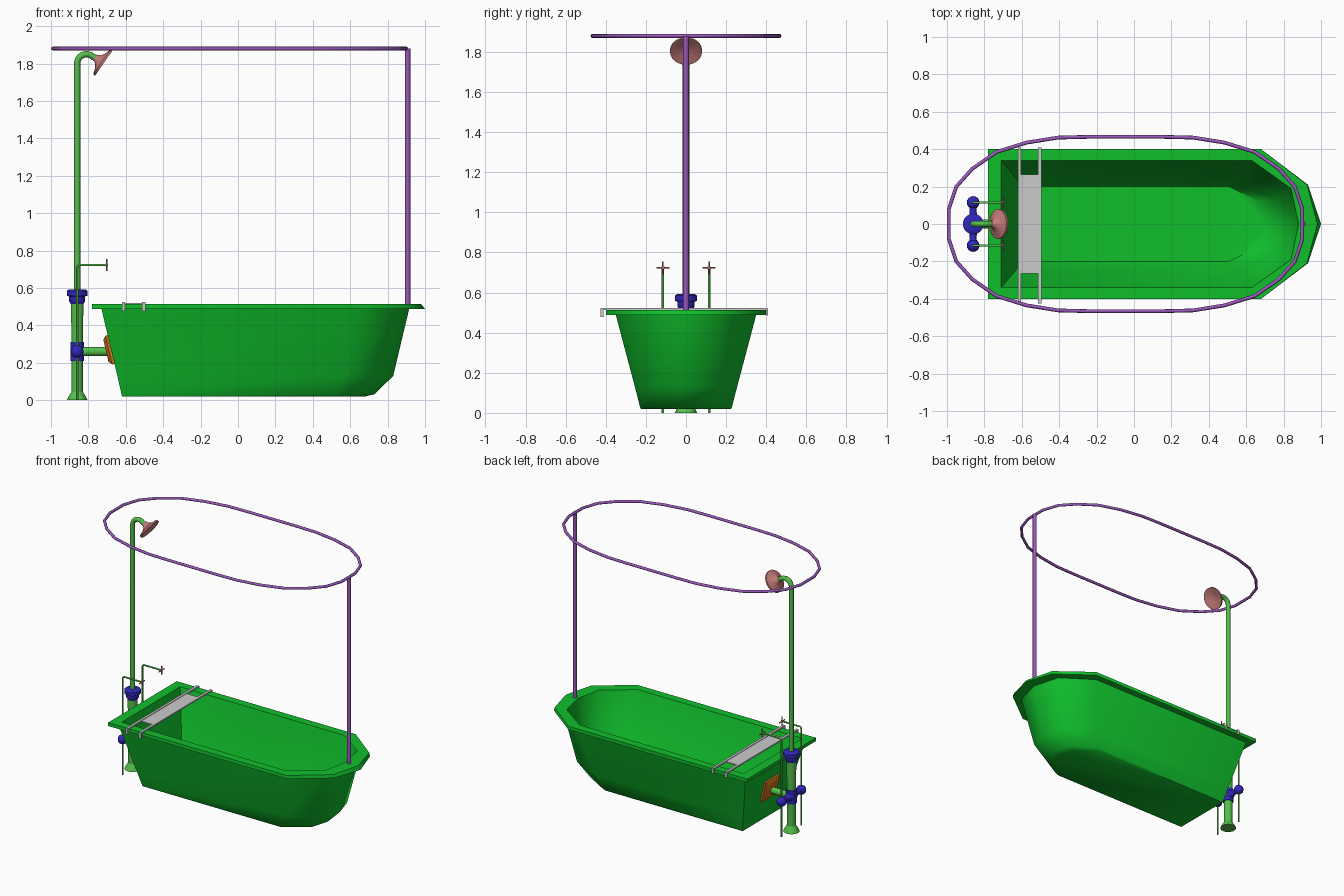
import bpy, bmesh, math
from mathutils import Vector, Matrix

if "Cube" in bpy.data.objects:
    bpy.data.objects.remove(bpy.data.objects["Cube"])


def mat(name, r, g, b):
    m = bpy.data.materials.new(name)
    m.diffuse_color = (r, g, b, 1)
    m.use_nodes = True
    m.node_tree.nodes["Principled BSDF"].inputs["Base Color"].default_value = m.diffuse_color
    return m


TUB = mat("tub_green", 0.005, 0.52, 0.025)
PIPE = mat("pipe_green", 0.09, 0.52, 0.07)
BLUE = mat("blue", 0.03, 0.02, 0.5)
PURPLE = mat("purple", 0.33, 0.1, 0.5)
PINK = mat("pink", 0.55, 0.2, 0.19)
ORANGE = mat("orange", 0.6, 0.16, 0.01)


def finish(name, bm, material=None, angle=40):
    bmesh.ops.recalc_face_normals(bm, faces=bm.faces)
    me = bpy.data.meshes.new(name)
    bm.to_mesh(me)
    bm.free()
    ob = bpy.data.objects.new(name, me)
    bpy.context.collection.objects.link(ob)
    if material:
        me.materials.append(material)
    bpy.ops.object.select_all(action='DESELECT')
    ob.select_set(True)
    bpy.context.view_layer.objects.active = ob
    bpy.ops.object.shade_smooth_by_angle(angle=math.radians(angle))
    return ob


def skin(bm, loops):
    # bridge successive vertex loops and cap both ends
    rings = [[bm.verts.new(p) for p in lp] for lp in loops]
    for a, b in zip(rings, rings[1:]):
        n = len(a)
        for i in range(n):
            j = (i + 1) % n
            bm.faces.new((a[i], a[j], b[j], b[i]))
    bm.faces.new(rings[0])
    bm.faces.new(rings[-1])


def lathe(name, profile, at, material, axis=(0, 0, 1), segs=20, turn=0.0):
    # profile of (radius, height) spun round an axis
    bm = bmesh.new()
    rot = Vector((0, 0, 1)).rotation_difference(Vector(axis)).to_matrix()
    loops = []
    for r, h in profile:
        loops.append([Vector(at) + rot @ Vector((
            r * math.cos(turn + 2 * math.pi * i / segs),
            r * math.sin(turn + 2 * math.pi * i / segs), h)) for i in range(segs)])
    skin(bm, loops)
    return finish(name, bm, material)


def tube(name, pts, r, material=None, closed=False):
    cu = bpy.data.curves.new(name, 'CURVE')
    cu.dimensions = '3D'
    cu.bevel_depth = r
    cu.bevel_resolution = 2
    cu.use_fill_caps = not closed
    sp = cu.splines.new('POLY')
    sp.points.add(len(pts) - 1)
    for p, co in zip(sp.points, pts):
        p.co = (*co, 1)
    sp.use_cyclic_u = closed
    sp.use_smooth = True
    ob = bpy.data.objects.new(name, cu)
    bpy.context.collection.objects.link(ob)
    if material:
        cu.materials.append(material)
    return ob


def box(name, centre, size, material=None):
    bm = bmesh.new()
    bmesh.ops.create_cube(bm, size=1, matrix=Matrix.Translation(centre) @ Matrix.Diagonal((*size, 1)))
    return finish(name, bm, material)


def ball(name, at, r, material):
    bm = bmesh.new()
    bmesh.ops.create_uvsphere(bm, u_segments=16, v_segments=10, radius=r, matrix=Matrix.Translation(at))
    return finish(name, bm, material)


# Tub: outlines with a square left end and a pointed right end
def outline(xl, xs, w, xc, wc, xr, z):
    return [(xl, -w, z), (xs, -w, z), (xc, -wc, z), (xr, 0, z), (xc, wc, z), (xs, w, z), (xl, w, z)]


tub_loops = [outline(*s) for s in (
    (-0.62, 0.50, 0.225, 0.64, 0.12, 0.68, 0.02),
    (-0.623, 0.52, 0.23, 0.69, 0.13, 0.73, 0.032),
    (-0.645, 0.57, 0.255, 0.785, 0.15, 0.83, 0.13),
    (-0.73, 0.64, 0.35, 0.86, 0.20, 0.915, 0.488),
    (-0.78, 0.68, 0.40, 0.93, 0.21, 1.0, 0.488),
    (-0.78, 0.68, 0.40, 0.925, 0.21, 0.98, 0.513),
    (-0.71, 0.63, 0.34, 0.84, 0.19, 0.88, 0.513),
    (-0.63, 0.56, 0.245, 0.77, 0.14, 0.81, 0.14),
    (-0.60, 0.51, 0.20, 0.67, 0.12, 0.71, 0.05))]
bm = bmesh.new()
skin(bm, tub_loops)
finish("bathtub", bm, TUB, 50)

# Supply column with flared foot and collars
CX = -0.86
lathe("column_foot", [(0.055, 0), (0.05, 0.012), (0.033, 0.04), (0.03, 0.045)], (CX, 0, 0), PIPE)
lathe("column", [(0.03, 0.04), (0.03, 0.36), (0.034, 0.50), (0.034, 0.53)], (CX, 0, 0), PIPE)
lathe("column_collar", [(0.036, 0.21), (0.036, 0.31)], (CX, 0, 0), BLUE)
lathe("column_cap", [(0.034, 0.515), (0.043, 0.53), (0.043, 0.555), (0.055, 0.558),
                     (0.055, 0.585), (0.045, 0.592), (0.015, 0.592)], (CX, 0, 0), BLUE)

# Riser pipe and shower head
riser = [(CX, 0, 0.58)]
for i in range(10):
    a = math.radians(180 - 15 * i)
    riser.append((CX + 0.05 + 0.05 * math.cos(a), 0, 1.80 + 0.05 * math.sin(a)))
riser.append((-0.755, 0, 1.826))
tube("riser_pipe", riser, 0.017, PIPE)
aim = Vector((0.82, 0, -0.57)).normalized()
lathe("shower_head", [(0.017, -0.045), (0.026, -0.025), (0.045, -0.012), (0.08, 0.0),
                      (0.08, 0.012), (0.072, 0.012), (0.03, -0.008)],
      (-0.728, 0, 1.808), PINK, aim, 24)

# Feed into the tub wall
tube("tub_feed_pipe", [(CX, 0, 0.26), (-0.68, 0, 0.26)], 0.025, PIPE)
lathe("wall_plate", [(0.112, -0.015), (0.112, 0.008), (0.085, 0.024)], (-0.683, 0, 0.27), ORANGE,
      (-0.974, 0, -0.228), 4, math.pi / 4)

# Side valves: cross arm, ball, bent pipe and cross handle on each side
for side, label in ((-1, "front"), (1, "back")):
    y = 0.115 * side
    lathe(label + "_valve_arm", [(0.033, 0.025), (0.02, 0.05), (0.018, 0.08), (0.024, 0.105)],
          (CX, 0, 0.26), BLUE, (0, side, 0), 16)
    ball(label + "_valve_ball", (CX, y, 0.26), 0.034, BLUE)
    tube(label + "_valve_pipe", [(CX, y, 0), (CX, y, 0.71), (CX + 0.004, y, 0.719),
                                 (CX + 0.013, y, 0.723), (-0.70, y, 0.723)], 0.006, PIPE)
    for axis, d in (("upright", (0, 0, 0.032)), ("level", (0, 0.032, 0))):
        c = Vector((-0.703, y, 0.723))
        tube(f"{label}_handle_{axis}", [c - Vector(d), c + Vector(d)], 0.004, PINK)
    ball(label + "_handle_hub", (-0.703, y, 0.723), 0.009, PINK)

# Curtain ring: one quarter mirrored into a closed loop, plus its post
quarter = [(0.945, 0.08), (0.905, 0.2), (0.82, 0.295), (0.69, 0.385), (0.53, 0.435),
           (0.36, 0.462), (0.2, 0.466)]
half = quarter + [(-x, y) for x, y in reversed(quarter)]
ring = half + [(x, -y) for x, y in reversed(half)]
tube("curtain_ring", [(x - 0.045, y, 1.88) for x, y in ring], 0.01, PURPLE, True)
tube("curtain_post", [(0.907, 0, 0.5), (0.907, 0, 1.88)], 0.014, PURPLE)

# Bath tray resting on two hooked rails
box("tray_plate", (-0.56, 0, 0.516), (0.11, 0.53, 0.008))
for x, label in ((-0.612, "left"), (-0.503, "right")):
    box(label + "_tray_rail", (x, -0.01, 0.519), (0.018, 0.83, 0.01))
    box(label + "_rail_front_hook", (x, -0.418, 0.50), (0.018, 0.015, 0.045))
    box(label + "_rail_back_hook", (x, 0.406, 0.502), (0.018, 0.008, 0.035))
